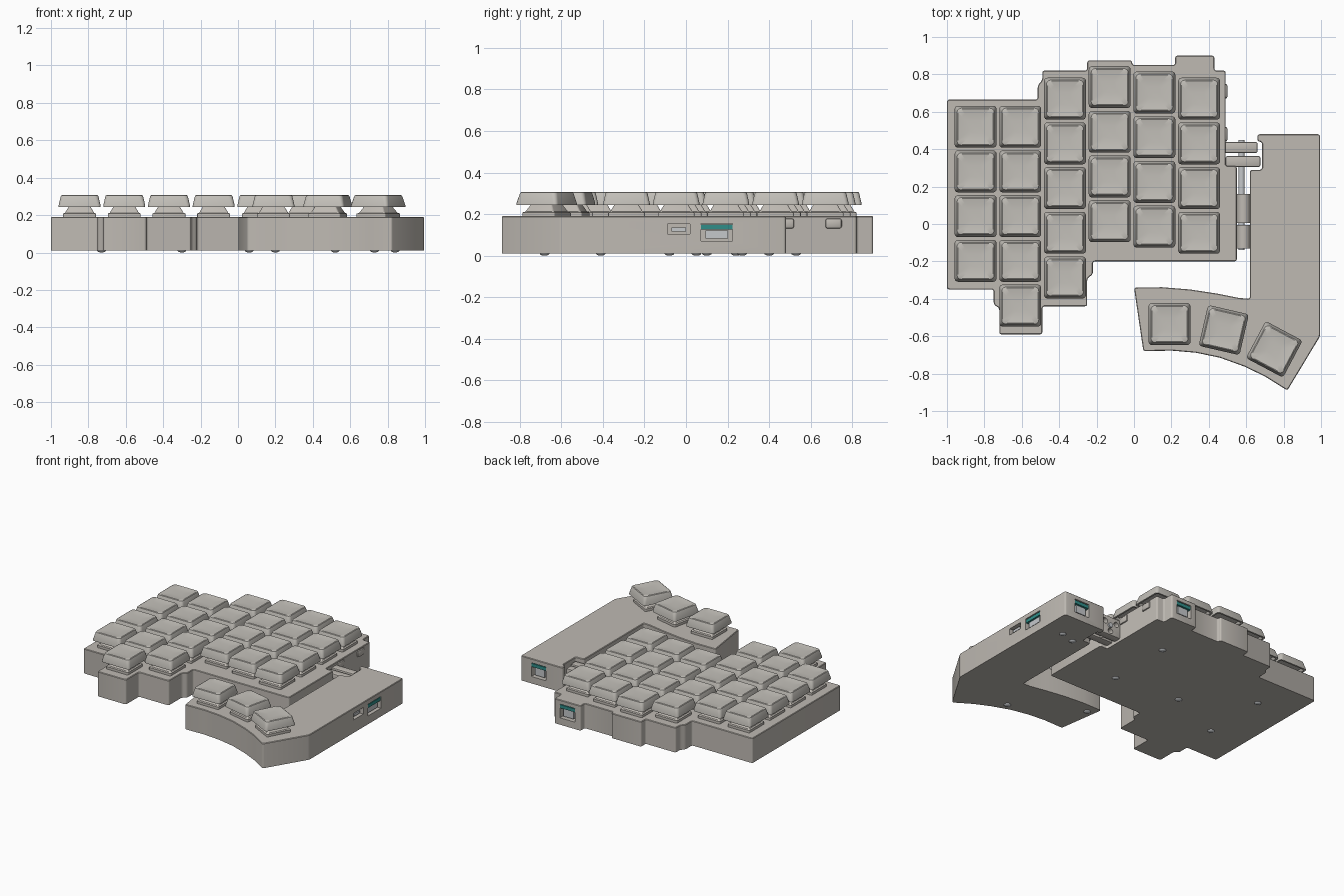
import bpy, bmesh, math
from mathutils import Matrix, Vector

old = bpy.data.objects.get("Cube")
if old:
    bpy.data.objects.remove(old, do_unlink=True)


def material(name, rgb):
    m = bpy.data.materials.new(name)
    m.use_nodes = True
    m.diffuse_color = (*rgb, 1)
    m.node_tree.nodes["Principled BSDF"].inputs["Base Color"].default_value = (*rgb, 1)
    return m


CASE = material("warm grey case", (0.52, 0.49, 0.45))
CAP = material("pale grey keycap", (0.55, 0.53, 0.49))
METAL = material("steel", (0.56, 0.58, 0.6))
TEAL = material("teal contact", (0.03, 0.27, 0.25))
BOTTOM, TOP = 0.01, 0.19


def finish(name, bm, mat):
    bmesh.ops.recalc_face_normals(bm, faces=bm.faces)
    me = bpy.data.meshes.new(name)
    bm.to_mesh(me)
    bm.free()
    me.materials.append(mat)
    return place(name, me)


def place(name, me, loc=(0, 0, 0), turn=0):
    ob = bpy.data.objects.new(name, me)
    ob.location = loc
    ob.rotation_euler.z = math.radians(turn)
    bpy.context.collection.objects.link(ob)
    return ob


def box(name, lo, hi, mat, bevel=0):
    lo, hi = Vector(lo), Vector(hi)
    bm = bmesh.new()
    bmesh.ops.create_cube(bm, size=1)
    bmesh.ops.scale(bm, vec=hi - lo, verts=bm.verts)
    bmesh.ops.translate(bm, vec=(lo + hi) / 2, verts=bm.verts)
    if bevel:
        bmesh.ops.bevel(bm, geom=bm.edges[:], offset=bevel, segments=2,
                        profile=0.5, affect='EDGES')
    return finish(name, bm, mat)


def rod(name, x, z, y0, y1, r, mat):
    bm = bmesh.new()
    bmesh.ops.create_cone(bm, cap_ends=True, segments=24, radius1=r, radius2=r, depth=y1 - y0)
    bmesh.ops.rotate(bm, matrix=Matrix.Rotation(math.pi / 2, 3, 'X'), verts=bm.verts)
    bmesh.ops.translate(bm, vec=(x, (y0 + y1) / 2, z), verts=bm.verts)
    return finish(name, bm, mat)


def slab(name, outline, mat):
    """Extruded outline with rounded corners and a fine rim bevel."""
    bm = bmesh.new()
    face = bm.faces.new([bm.verts.new((x, y, BOTTOM)) for x, y in outline])
    up = bmesh.ops.extrude_face_region(bm, geom=[face])["geom"]
    bmesh.ops.translate(bm, vec=(0, 0, TOP - BOTTOM),
                        verts=[v for v in up if isinstance(v, bmesh.types.BMVert)])
    bmesh.ops.recalc_face_normals(bm, faces=bm.faces)
    corners = [e for e in bm.edges if abs(e.verts[0].co.z - e.verts[1].co.z) > 0.1
               and e.calc_face_angle() > 0.5]
    bmesh.ops.bevel(bm, geom=corners, offset=0.012, segments=3, profile=0.5,
                    affect='EDGES', clamp_overlap=True)
    rim = [e for e in bm.edges if min(v.co.z for v in e.verts) > TOP - 0.001]
    bmesh.ops.bevel(bm, geom=rim, offset=0.004, segments=1, affect='EDGES', clamp_overlap=True)
    return finish(name, bm, mat)


def cut(body, cutter):
    mod = body.modifiers.new("cut", 'BOOLEAN')
    mod.operation, mod.solver, mod.object = 'DIFFERENCE', 'EXACT', cutter
    bpy.context.view_layer.objects.active = body
    bpy.ops.object.modifier_apply(modifier=mod.name)
    bpy.data.objects.remove(cutter, do_unlink=True)


def loft(name, rings, mat):
    """Stack of rounded squares, each given as half width, corner radius, height."""
    bm = bmesh.new()
    loops = []
    for half, r, z in rings:
        loop = []
        for q in range(4):
            for s in range(5):
                a = (q + s / 4) * math.pi / 2
                sx, sy = ((1, 1), (-1, 1), (-1, -1), (1, -1))[q]
                loop.append(bm.verts.new((sx * (half - r) + r * math.cos(a),
                                          sy * (half - r) + r * math.sin(a), z)))
        loops.append(loop)
    for a, b in zip(loops, loops[1:]):
        for i in range(len(a)):
            j = (i + 1) % len(a)
            bm.faces.new((a[i], a[j], b[j], b[i]))
    bm.faces.new(loops[0][::-1])
    bm.faces.new(loops[-1])
    return finish(name, bm, mat)


# Main finger case with its staggered column steps
main_case = slab("main_case", [
    (-1, -0.35), (-0.75, -0.35), (-0.75, -0.43), (-0.72, -0.45), (-0.72, -0.59),
    (-0.49, -0.59), (-0.49, -0.44), (-0.25, -0.44), (-0.25, -0.29), (-0.22, -0.27),
    (-0.22, -0.2), (0.55, -0.2), (0.55, 0.31), (0.49, 0.31), (0.49, 0.82),
    (0.43, 0.82), (0.43, 0.9), (0.22, 0.9), (0.22, 0.85), (-0.01, 0.85),
    (-0.01, 0.875), (-0.25, 0.875), (-0.25, 0.82), (-0.49, 0.82), (-0.49, 0.77),
    (-0.515, 0.74), (-0.515, 0.665), (-1, 0.665)], CASE)

# Thumb case: straight arm plus curved thumb fan
thumb_case = slab("thumb_case", [
    (0.66, 0.48), (0.66, 0.44), (0.685, 0.44), (0.685, 0.29), (0.62, 0.29),
    (0.62, -0.4), (0.56, -0.395), (0.45, -0.373), (0.3, -0.35), (0.15, -0.338),
    (0, -0.34), (0.05, -0.68), (0.2, -0.677), (0.33, -0.688), (0.46, -0.715),
    (0.59, -0.762), (0.7, -0.815), (0.82, -0.89), (0.995, -0.6), (0.995, 0.48)], CASE)


# Sockets: a pocket, a tongue and an optional teal contact strip
def socket(name, body, axis, surface, mid, width, z0, z1, teal):
    def span(a, b, depth, out):
        lo, hi = (surface - depth, mid + a), (surface + out, mid + b)
        return (lo, hi) if axis == 'x' else (lo[::-1], hi[::-1])

    w = width / 2
    lo, hi = span(-w, w, 0.05, 0.05)
    cut(body, box(name + "_cutter", (*lo, z0), (*hi, z1), CASE))
    split = z1 - 0.03 if teal else z1 - 0.012
    lo, hi = span(-w + 0.02, w - 0.02, 0.055, -0.012)
    box(name + "_tongue", (*lo, z0 + 0.012), (*hi, split - 0.004), METAL)
    if teal:
        lo, hi = span(-w, w, 0.055, -0.003)
        box(name + "_contact", (*lo, split), (*hi, z1 - 0.006), TEAL)


socket("side_socket", thumb_case, 'x', 0.995, 0.148, 0.15, 0.07, 0.155, True)
socket("small_side_socket", thumb_case, 'x', 0.995, -0.035, 0.11, 0.105, 0.152, False)
socket("thumb_link_socket", thumb_case, 'y', 0.48, 0.85, 0.12, 0.06, 0.16, True)
socket("main_link_socket", main_case, 'y', 0.9, 0.325, 0.12, 0.06, 0.16, True)

# Small rounded tabs on the main case flank
for y in (0.48, 0.71):
    box("flank_tab", (0.47, y - 0.04, 0.13), (0.5, y + 0.04, 0.18), CASE, 0.012)

# Hinge: two drilled link plates, a shaft and two knuckles
for x, y in ((0.475, 0.38), (0.49, 0.305)):
    plate = box("hinge_plate", (x, y, 0.03), (x + 0.185, y + 0.058, 0.17), CASE, 0.008)
    for dx, z in ((0.045, 0.125), (0.14, 0.125), (0.095, 0.06)):
        cut(plate, rod("hole_cutter", x + dx, z, y - 0.05, y + 0.1, 0.02, CASE))
rod("hinge_shaft", 0.575, 0.1, -0.14, 0.45, 0.017, METAL)
for y0, y1 in ((-0.13, -0.005), (0.005, 0.16)):
    rod("hinge_knuckle", 0.585, 0.1, y0, y1, 0.036, CASE)

# Keycap with dished top, and the switch under it
cap_mesh = loft("keycap", [
    (0.09, 0.015, 0.262), (0.1, 0.015, 0.244), (0.112, 0.018, 0.244),
    (0.112, 0.018, 0.252), (0.102, 0.022, 0.296), (0.099, 0.022, 0.304),
    (0.094, 0.022, 0.307), (0.07, 0.02, 0.303), (0.035, 0.015, 0.301)], CAP)
switch_mesh = loft("switch", [
    (0.088, 0.008, 0.185), (0.088, 0.008, 0.208), (0.078, 0.008, 0.212),
    (0.06, 0.008, 0.242), (0.04, 0.008, 0.264)], CASE)

# Column tops and counts, spaced on an even pitch
PITCH = 0.239
columns = [(0.52, 4), (0.52, 5), (0.67, 5), (0.732, 4), (0.703, 4), (0.67, 4)]
keys = [(-0.847 + c * PITCH, y - r * PITCH, 0)
        for c, (y, n) in enumerate(columns) for r in range(n)]
keys += [(0.19, -0.535, 0), (0.48, -0.567, -13), (0.75, -0.67, -28)]
for x, y, turn in keys:
    place("keycap", cap_mesh.data, (x, y, 0), turn)
    place("switch", switch_mesh.data, (x, y, 0), turn)
for first in (cap_mesh, switch_mesh):
    bpy.data.objects.remove(first, do_unlink=True)

# Domed screws under both cases
bm = bmesh.new()
bmesh.ops.create_uvsphere(bm, u_segments=20, v_segments=10, radius=0.024)
bmesh.ops.scale(bm, vec=(1, 1, 0.5), verts=bm.verts)
screw = finish("screw", bm, METAL)
for x, y in ((0.2, 0.53), (0.2, 0.05), (-0.3, 0.1), (-0.73, 0.4), (-0.73, -0.08),
             (0.84, 0.27), (0.73, 0.24), (0.52, -0.68), (0.06, -0.41)):
    place("screw", screw.data, (x, y, 0.012))
bpy.data.objects.remove(screw, do_unlink=True)

# Smooth the rounded corners, keep hard edges
bpy.ops.object.select_all(action='DESELECT')
for ob in bpy.context.collection.objects:
    if ob.type == 'MESH':
        ob.select_set(True)
        bpy.context.view_layer.objects.active = ob
bpy.ops.object.shade_smooth_by_angle(angle=math.radians(35))
